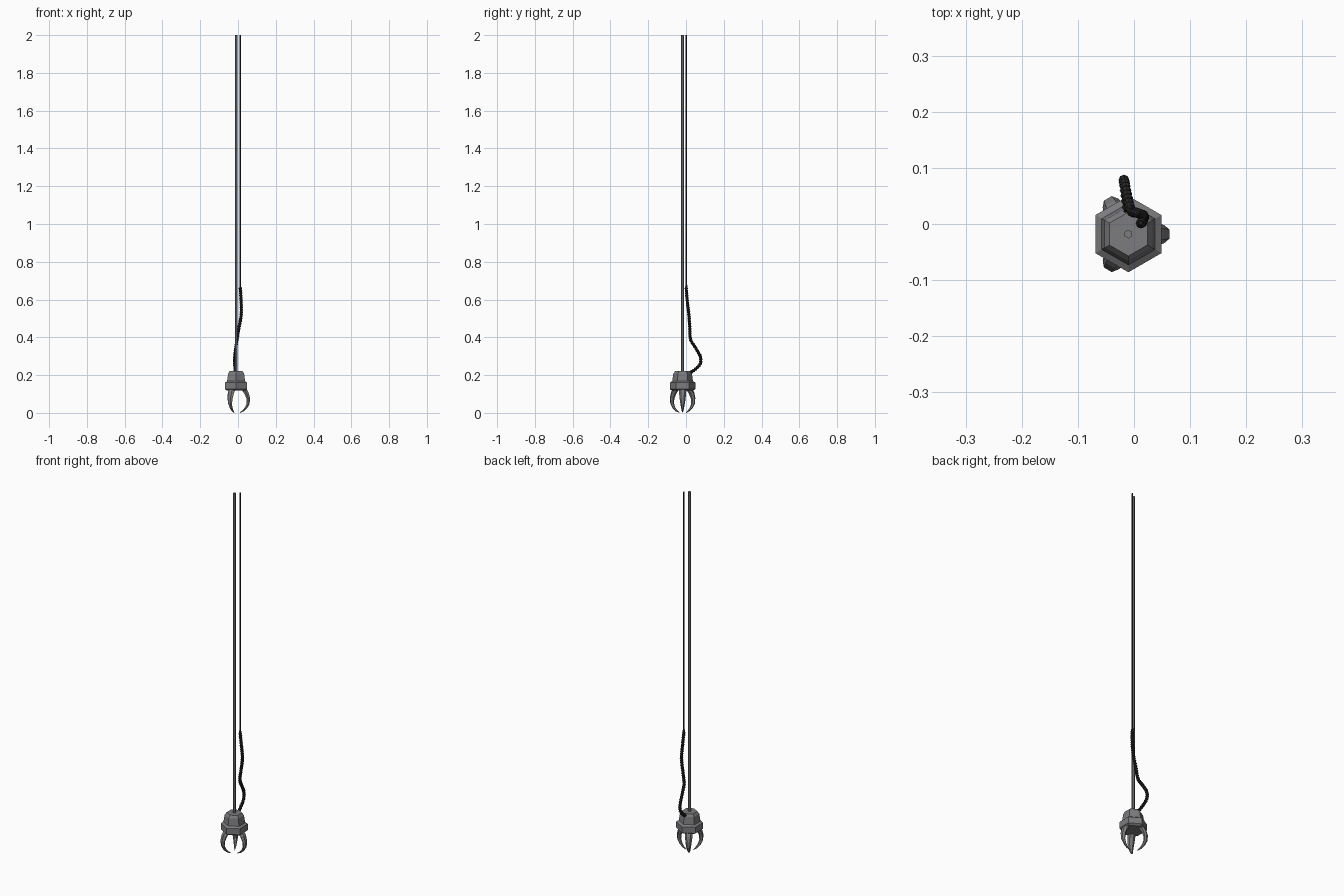
import bpy, bmesh, math
from mathutils import Vector, Matrix

if "Cube" in bpy.data.objects:
    bpy.data.objects.remove(bpy.data.objects["Cube"])

CX, CY = -0.01, -0.018  # axis of rod and head


def material(name, c):
    m = bpy.data.materials.new(name)
    m.diffuse_color = (c, c, c * 1.05, 1)
    m.use_nodes = True
    m.node_tree.nodes["Principled BSDF"].inputs["Base Color"].default_value = m.diffuse_color
    return m


steel = material("steel", 0.2)
rubber = material("rubber", 0.02)


def sweep(name, rings, ref, sides, mat, turn=0.0):
    """Tube through (point, half width along ref, half thickness) rings."""
    bm = bmesh.new()
    pts = [Vector(r[0]) for r in rings]
    loops = []
    for i, (p, a, b) in enumerate(rings):
        t = (pts[min(i + 1, len(pts) - 1)] - pts[max(i - 1, 0)]).normalized()
        n = t.cross(ref).normalized()
        s = n.cross(t)
        loops.append([bm.verts.new(pts[i] + s * a * math.cos(w) + n * b * math.sin(w))
                      for w in (math.tau * k / sides + turn for k in range(sides))])
    for l0, l1 in zip(loops, loops[1:]):
        for k in range(sides):
            j = (k + 1) % sides
            bm.faces.new((l0[k], l0[j], l1[j], l1[k]))
    bm.faces.new(loops[0])
    bm.faces.new(loops[-1])
    bmesh.ops.recalc_face_normals(bm, faces=bm.faces)
    me = bpy.data.meshes.new(name)
    bm.to_mesh(me)
    bm.free()
    me.materials.append(mat)
    ob = bpy.data.objects.new(name, me)
    bpy.context.collection.objects.link(ob)
    return ob


def upright(name, x, y, profile, sides, mat):
    """Vertical prism stack from (radius, z) profile, corners facing +-y."""
    return sweep(name, [((x, y, z), r, r) for r, z in profile], Vector((0, 1, 0)), sides, mat)


# hexagonal head with collar
upright("head", CX, CY, [(0.056, 0.118), (0.068, 0.126), (0.068, 0.16), (0.055, 0.168),
                         (0.049, 0.208), (0.039, 0.222)], 6, steel)

# lifting rod and thin supply line
upright("rod", CX, CY, [(0.0078, 0.21), (0.0078, 2.0)], 6, steel)
upright("supply_line", 0.012, 0.002, [(0.006, 0.65), (0.006, 0.67), (0.0035, 0.685), (0.0035, 2.0)], 6, rubber)

# three curved claws
claw = [(0.040, 0.128, 0.020, 0.014), (0.055, 0.105, 0.019, 0.013), (0.064, 0.078, 0.016, 0.011),
        (0.064, 0.050, 0.012, 0.009), (0.053, 0.027, 0.008, 0.007), (0.038, 0.012, 0.005, 0.005),
        (0.021, 0.002, 0.001, 0.002)]
for k in range(3):
    ob = sweep(f"claw_{k + 1}", [((r, 0, z), a, b) for r, z, a, b in claw], Vector((0, 1, 0)), 6, steel)
    ob.matrix_world = Matrix.Translation((CX, CY, 0)) @ Matrix.Rotation(math.tau * k / 3, 4, 'Z')

# ribbed hose along a smooth path
path = [Vector(p) for p in [(0.012, 0.001, 0.665), (0.016, 0.006, 0.60), (0.017, 0.015, 0.52),
                            (0.005, 0.020, 0.45), (-0.005, 0.024, 0.39), (-0.012, 0.050, 0.345),
                            (-0.017, 0.075, 0.30), (-0.018, 0.076, 0.262), (-0.015, 0.050, 0.232),
                            (-0.010, 0.015, 0.208)]]
ext = [2 * path[0] - path[1]] + path + [2 * path[-1] - path[-2]]
dense = []
for a, b, c, d in zip(ext, ext[1:], ext[2:], ext[3:]):
    for s in range(40):
        t = s / 40
        dense.append(0.5 * (2 * b + (c - a) * t + (2 * a - 5 * b + 4 * c - d) * t * t
                            + (3 * b - a - 3 * c + d) * t ** 3))
rings, last = [], None
for p in dense:
    if last is None or (p - last).length >= 0.0055:
        r = 0.0095 if len(rings) % 2 else 0.0065
        rings.append((p, r, r))
        last = p
sweep("ribbed_hose", rings, Vector((1, 0, 0)), 8, rubber)
